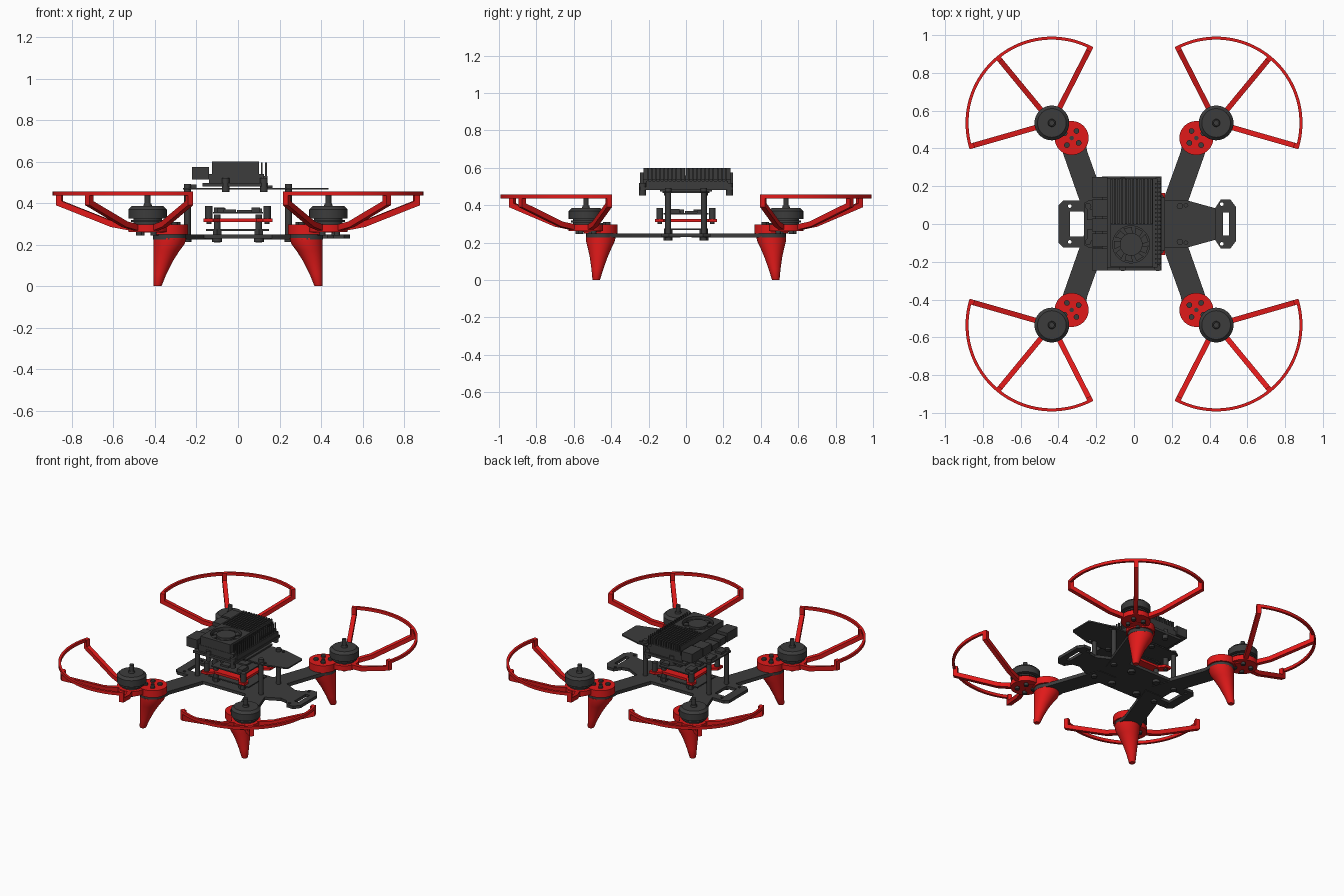
import bpy, bmesh
from math import sin, cos, pi, radians
from mathutils import Matrix, Vector

if "Cube" in bpy.data.objects:
    bpy.data.objects.remove(bpy.data.objects["Cube"])


def material(name, rgb):
    m = bpy.data.materials.new(name)
    m.diffuse_color = (*rgb, 1)
    m.use_nodes = True
    m.node_tree.nodes["Principled BSDF"].inputs["Base Color"].default_value = m.diffuse_color
    return m


RED = material("red", (0.75, 0.01, 0.01))
DARK = material("dark_grey", (0.045, 0.045, 0.045))


def box(bm, x0, x1, y0, y1, z0, z1):
    m = Matrix.Translation(((x0 + x1) / 2, (y0 + y1) / 2, (z0 + z1) / 2))
    bmesh.ops.create_cube(bm, size=1, matrix=m @ Matrix.Diagonal((x1 - x0, y1 - y0, z1 - z0, 1)))


def cyl(bm, x, y, z0, z1, r, r2=None, n=32):
    bmesh.ops.create_cone(bm, cap_ends=True, segments=n, radius1=r, radius2=r if r2 is None else r2,
                          depth=z1 - z0, matrix=Matrix.Translation((x, y, (z0 + z1) / 2)))


def circle(x, y, r, n=24, a0=0.0, a1=360.0):
    full = a1 - a0 >= 360
    k = n if full else n - 1
    return [(x + r * cos(radians(a0 + (a1 - a0) * i / k)),
             y + r * sin(radians(a0 + (a1 - a0) * i / k))) for i in range(n)]


def rect(x0, x1, y0, y1):
    return [(x0, y0), (x1, y0), (x1, y1), (x0, y1)]


def plate(bm, loops, z0, z1):
    """Flat plate: first loop is the outline, the others are holes."""
    edges = []
    for loop in loops:
        vs = [bm.verts.new((x, y, z0)) for x, y in loop]
        edges += [bm.edges.new((vs[i - 1], vs[i])) for i in range(len(vs))]
    faces = [g for g in bmesh.ops.triangle_fill(bm, edges=edges, use_beauty=True)["geom"]
             if isinstance(g, bmesh.types.BMFace)]
    ext = bmesh.ops.extrude_face_region(bm, geom=faces, use_keep_orig=True)["geom"]
    bmesh.ops.translate(bm, vec=(0, 0, z1 - z0), verts=[g for g in ext if isinstance(g, bmesh.types.BMVert)])


def finish(name, bm, mat=DARK, mirror=(False, False)):
    bmesh.ops.recalc_face_normals(bm, faces=bm.faces)
    me = bpy.data.meshes.new(name)
    bm.to_mesh(me)
    bm.free()
    ob = bpy.data.objects.new(name, me)
    bpy.context.collection.objects.link(ob)
    me.materials.append(mat)
    bpy.context.view_layer.objects.active = ob
    bpy.ops.object.select_all(action='DESELECT')
    ob.select_set(True)
    bpy.ops.object.shade_smooth_by_angle(angle=radians(35))
    if any(mirror):
        md = ob.modifiers.new("mirror", 'MIRROR')
        md.use_axis = (mirror[0], mirror[1], False)
        md.use_mirror_merge = False
    return ob


FOUR = (True, True)
MX, MY = 0.435, 0.535      # motor centre
AX, AY = 0.33, 0.455       # arm tip centre

# propeller guards: arc rim and three bent spokes
bm = bmesh.new()
plate(bm, [circle(MX, MY, 0.457, 49, -17, 118) + circle(MX, MY, 0.441, 49, -17, 118)[::-1]], 0.436, 0.456)
side = [(.456, .456), (.456, .39), (.18, .285), (.07, .265), (.07, .295), (.17, .312), (.428, .41), (.428, .456)]
for a in (-16, 50.5, 117):
    d = Vector((cos(radians(a)), sin(radians(a)), 0))
    n = Vector((-d.y, d.x, 0)) * 0.014
    rows = [[bm.verts.new(Vector((MX, MY, z)) + d * r + n * s) for r, z in side] for s in (-1, 1)]
    bm.faces.new(rows[0])
    bm.faces.new(rows[1][::-1])
    for i in range(len(side)):
        bm.faces.new((rows[0][i - 1], rows[0][i], rows[1][i], rows[1][i - 1]))
finish("propeller_guards", bm, RED, FOUR)

# guard mounts: disc on the arm tip joined to the motor seat
bm = bmesh.new()
cyl(bm, AX, AY, 0.25, 0.298, 0.09, n=40)
cyl(bm, MX, MY, 0.262, 0.296, 0.092, n=40)
d = Vector((MX - AX, MY - AY)).normalized()
n = Vector((-d.y, d.x)) * 0.055
A, M = Vector((AX, AY)), Vector((MX, MY))
plate(bm, [[tuple(A + n), tuple(A - n), tuple(M - n), tuple(M + n)]], 0.258, 0.294)
finish("guard_mounts", bm, RED, FOUR)

# screws of the mounts
bm = bmesh.new()
for k in range(4):
    c, s = cos(k * pi / 2 + 0.6), sin(k * pi / 2 + 0.6)
    cyl(bm, AX + 0.045 * c, AY + 0.045 * s, 0.29, 0.31, 0.015, n=12)
    cyl(bm, MX + 0.05 * c, MY + 0.05 * s, 0.245, 0.265, 0.014, n=12)
cyl(bm, AX, AY, 0.29, 0.304, 0.012, n=12)
finish("mount_screws", bm, DARK, FOUR)

# motors
bm = bmesh.new()
for z0, z1, r0, r1 in ((.29, .33, .068, .068), (.308, .318, .08, .08), (.325, .37, .092, .092),
                       (.37, .386, .092, .076), (.38, .398, .022, .018), (.39, .44, .014, .014)):
    cyl(bm, MX, MY, z0, z1, r0, r1, 40)
finish("motors", bm, DARK, FOUR)

# tapered landing legs, leaning outward
bm = bmesh.new()
prev = None
for z, r in ((.232, .08), (.205, .076), (.17, .063), (.12, .047), (.06, .032), (.005, .021), (0, .018)):
    cy = AY + 0.025 * (1 - z / 0.232)
    ring = [bm.verts.new((x, y, z)) for x, y in circle(0.408 - max(r, .021), cy, r, 32)]
    if prev:
        for i in range(32):
            bm.faces.new((prev[i - 1], prev[i], ring[i], ring[i - 1]))
    else:
        bm.faces.new(ring)
    prev = ring
bm.faces.new(prev[::-1])
finish("landing_legs", bm, RED, FOUR)

# frame arms with rounded tips
bm = bmesh.new()
plate(bm, [[(0.12, 0.03), (0.255, 0.03), (0.385, 0.40)] + circle(AX, AY, 0.08, 14, -30, 190)
           + [(0.25, 0.39)]], 0.226, 0.25)
finish("frame_arms", bm, DARK, FOUR)

# bottom plate with end cut-outs
half = [(-.40, .10), (-.375, .125), (-.29, .125), (-.25, .10), (-.2, .15), (.2, .15), (.3, .115), (.38, .075),
        (.43, .085), (.46, .13), (.51, .13), (.54, .09)]
outline = half + [(x, -y) for x, y in half[::-1]]
holes = [rect(-.34, -.265, -.065, .065), rect(.472, .502, -.062, .062)]
holes += [circle(x, s * y, 0.01, 10) for x, y in ((-.34, .095), (.465, .105)) for s in (-1, 1)]
bm = bmesh.new()
plate(bm, [outline] + holes, 0.23, 0.25)
finish("bottom_plate", bm)

# top plate, tapered toward one end
half = [(-.265, .11), (-.24, .125), (.28, .125), (.425, .085), (.435, .075)]
bm = bmesh.new()
plate(bm, [half + [(x, -y) for x, y in half[::-1]]] + [circle(.275, s * .1, .01, 10) for s in (-1, 1)], 0.465, 0.474)
finish("top_plate", bm)

# standoffs between the plates, with screw heads
bm = bmesh.new()
cyl(bm, .243, .095, .215, .492, .011, n=12)
cyl(bm, .243, .095, .25, .465, .016, n=12)
cyl(bm, .243, .095, .474, .493, .017, n=12)
cyl(bm, .243, .095, .212, .23, .018, n=12)
finish("standoffs", bm, DARK, FOUR)

# inner stack posts
bm = bmesh.new()
cyl(bm, .1, .095, .21, .345, .016, n=12)
cyl(bm, .1, .095, .25, .275, .023, n=6)
cyl(bm, .1, .095, .212, .23, .024, n=12)
cyl(bm, .14, .14, .3, .36, .012, n=12)
cyl(bm, .14, .14, .325, .385, .018, n=12)
finish("stack_posts", bm, DARK, FOUR)

# circuit boards of the stack
bm = bmesh.new()
box(bm, -.155, .15, -.1, .1, .267, .275)
box(bm, -.12, .12, -.12, .12, .35, .358)
for x, y, sx, sy, h in ((-.09, .07, .025, .03, .02), (-.04, -.06, .03, .03, .012), (.03, .03, .035, .035, .01),
                        (.085, -.07, .02, .035, .022), (.09, .08, .025, .02, .015), (-.08, -.03, .02, .02, .018)):
    box(bm, x - sx, x + sx, y - sy, y + sy, .358, .358 + h)
finish("stack_boards", bm)

# red stack carrier: frame with diagonal corner tabs
bm = bmesh.new()
half = [(-.165, .165), (-.12, .165), (-.09, .125), (.09, .125), (.12, .165), (.165, .165), (.165, .12), (.125, .09)]
half2 = [(-x, -y) for x, y in half]
plate(bm, [half + [(.125, -.09), (.165, -.12)] + half2[:1] + half2[1:] + [(-.125, .09), (-.165, .12)],
           rect(-.07, .07, -.07, .07)], .31, .326)
finish("stack_carrier", bm, RED)

# computer carrier board with side connectors
bm = bmesh.new()
box(bm, -.17, .145, -.245, .252, .48, .497)
box(bm, -.14, .125, -.23, .24, .497, .54)
for y0, y1, x0, z1 in ((-.245, -.13, -.222, .575), (-.12, -.05, -.222, .56), (-.04, .03, -.222, .55),
                       (.04, .13, -.222, .57), (.14, .25, -.222, .575)):
    box(bm, x0, -.14, y0, y1, .513, z1)
box(bm, -.25, -.2, -.09, -.03, .474, .49)
box(bm, -.25, -.2, .02, .08, .474, .49)
box(bm, .14, .165, -.14, .14, .474, .484)
finish("computer_board", bm)

# board feet
bm = bmesh.new()
for x in (-.06, .125):
    cyl(bm, x, .232, .453, .52, .018, n=12)
    cyl(bm, x, .1, .453, .482, .018, n=12)
finish("board_feet", bm, DARK, (False, True))

# finned heat sink
bm = bmesh.new()
box(bm, -.125, .1, -.228, .24, .535, .56)
for i in range(12):
    x = -.12 + i * .0193
    box(bm, x - .005, x + .005, 0, .237, .555, .6)
finish("heat_sink", bm)

# cooling fan: housing, blades and hub
bm = bmesh.new()
FX, FY = -.015, -.108
plate(bm, [rect(-.125, .1, -.228, -.002), circle(FX, FY, .098, 40)], .555, .6)
cyl(bm, FX, FY, .56, .597, .06, n=32)
for k in range(9):
    a = k * 40
    bl = [(FX + r * cos(radians(a + t)), FY + r * sin(radians(a + t)))
          for r, t in ((.05, 0), (.093, 8), (.093, 36), (.05, 28))]
    plate(bm, [bl], .578, .584)
finish("cooling_fan", bm)

# pin header
bm = bmesh.new()
box(bm, .108, .142, -.215, .225, .497, .53)
for x in (.115, .135):
    for i in range(20):
        y = -.205 + i * .022
        box(bm, x - .004, x + .004, y - .004, y + .004, .53, .595)
finish("pin_header", bm)
